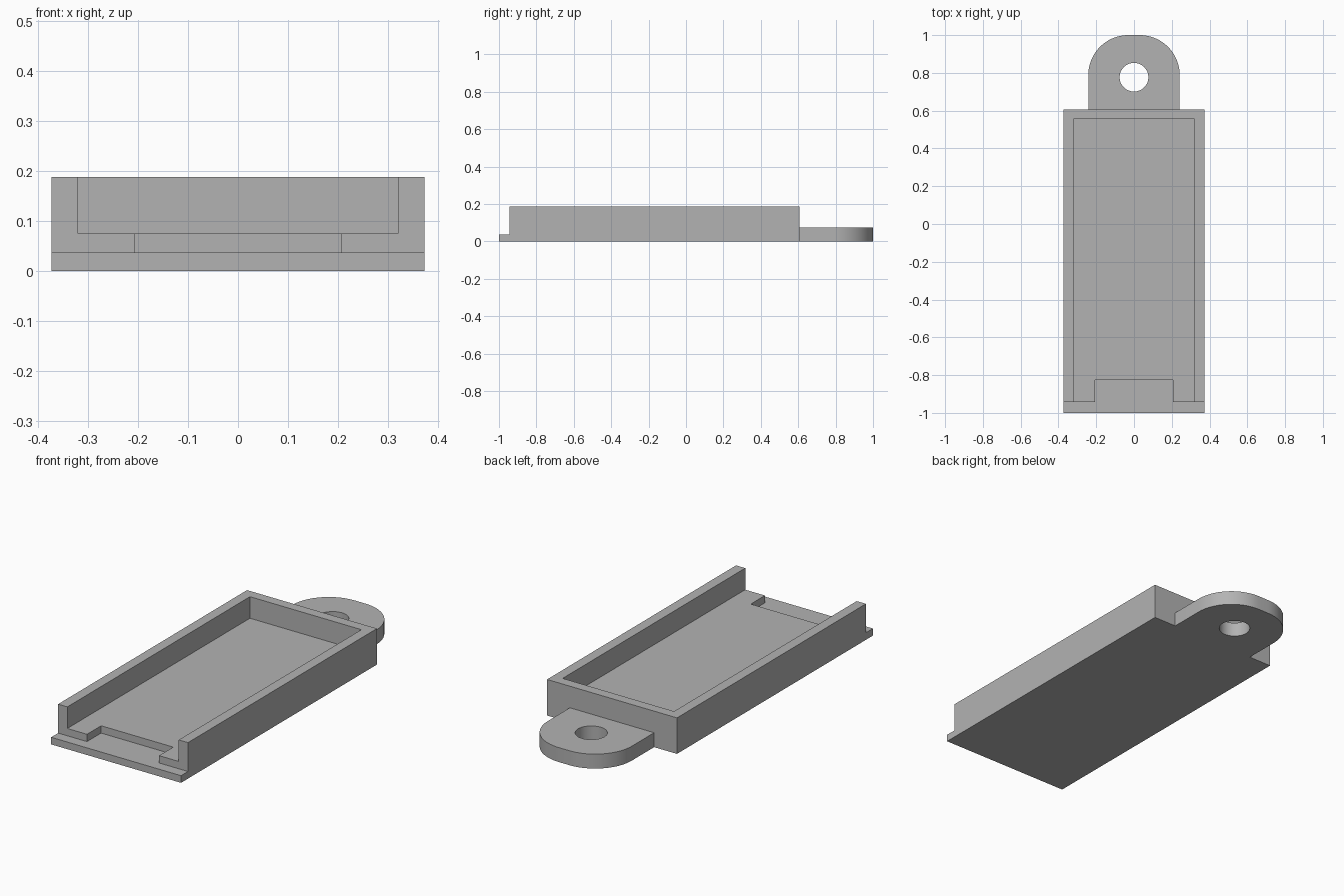
import bpy
import bmesh
from math import cos, sin, pi

cube = bpy.data.objects.get("Cube")
if cube:
    bpy.data.objects.remove(cube, do_unlink=True)

grey = bpy.data.materials.new("plain grey")
grey.use_nodes = True
colour = (0.45, 0.45, 0.45, 1)
grey.diffuse_color = colour
grey.node_tree.nodes["Principled BSDF"].inputs["Base Color"].default_value = colour


def prism(name, outline, bottom, top):
    """Extrude a flat outline between two heights."""
    bm = bmesh.new()
    face = bm.faces.new([bm.verts.new((x, y, bottom)) for x, y in outline])
    new = bmesh.ops.extrude_face_region(bm, geom=[face])["geom"]
    moved = [v for v in new if isinstance(v, bmesh.types.BMVert)]
    bmesh.ops.translate(bm, verts=moved, vec=(0, 0, top - bottom))
    bmesh.ops.recalc_face_normals(bm, faces=bm.faces)
    mesh = bpy.data.meshes.new(name)
    bm.to_mesh(mesh)
    bm.free()
    mesh.materials.append(grey)
    obj = bpy.data.objects.new(name, mesh)
    bpy.context.collection.objects.link(obj)
    return obj


def mirrored(right_side):
    """Close a right-hand half outline with its mirror image."""
    return right_side + [(-x, y) for x, y in reversed(right_side)]


def arc(cx, cy, radius, start, end, steps):
    angles = [start + (end - start) * i / steps for i in range(steps + 1)]
    return [(cx + radius * cos(a), cy + radius * sin(a)) for a in angles]


def combine(target, tool, operation):
    """Apply a boolean and remove its tool."""
    tool.hide_render = True
    mod = target.modifiers.new(tool.name, "BOOLEAN")
    mod.operation = operation
    mod.solver = "EXACT"
    mod.object = tool
    bpy.ops.object.select_all(action="DESELECT")
    bpy.context.view_layer.objects.active = target
    target.select_set(True)
    bpy.ops.object.modifier_apply(modifier=mod.name)
    bpy.data.objects.remove(tool, do_unlink=True)


FLOOR, LIP, WALL = 0.075, 0.037, 0.187
HALF, BACK, STEP = 0.373, 0.607, -0.943

# Tray block
tray = prism("tray", mirrored([(HALF, -1), (HALF, BACK)]), 0, WALL)

# Open-fronted recess between the walls
recess = prism("recess_cutter", mirrored([(0.32, -1.1), (0.32, 0.555)]), FLOOR, 0.3)
combine(tray, recess, "DIFFERENCE")

# Low front lip with the notch in the floor behind it
lip = mirrored([(0.5, -1.1), (0.5, STEP), (0.207, STEP), (0.207, -0.827)])
combine(tray, prism("lip_cutter", lip, LIP, 0.3), "DIFFERENCE")

# Rounded hanging tab at the back
side, radius = 0.242, 0.212
tab_outline = [(side, BACK - 0.03)] + arc(side - radius, 1 - radius, radius, 0, pi / 2, 24)
combine(tray, prism("hanging_tab", mirrored(tab_outline), 0, FLOOR), "UNION")

# Hole through the tab
hole = arc(0, 0.777, 0.076, 0, 2 * pi, 48)[:-1]
combine(tray, prism("hole_cutter", hole, -0.1, 0.3), "DIFFERENCE")

bpy.ops.object.shade_smooth_by_angle(angle=pi / 6)
